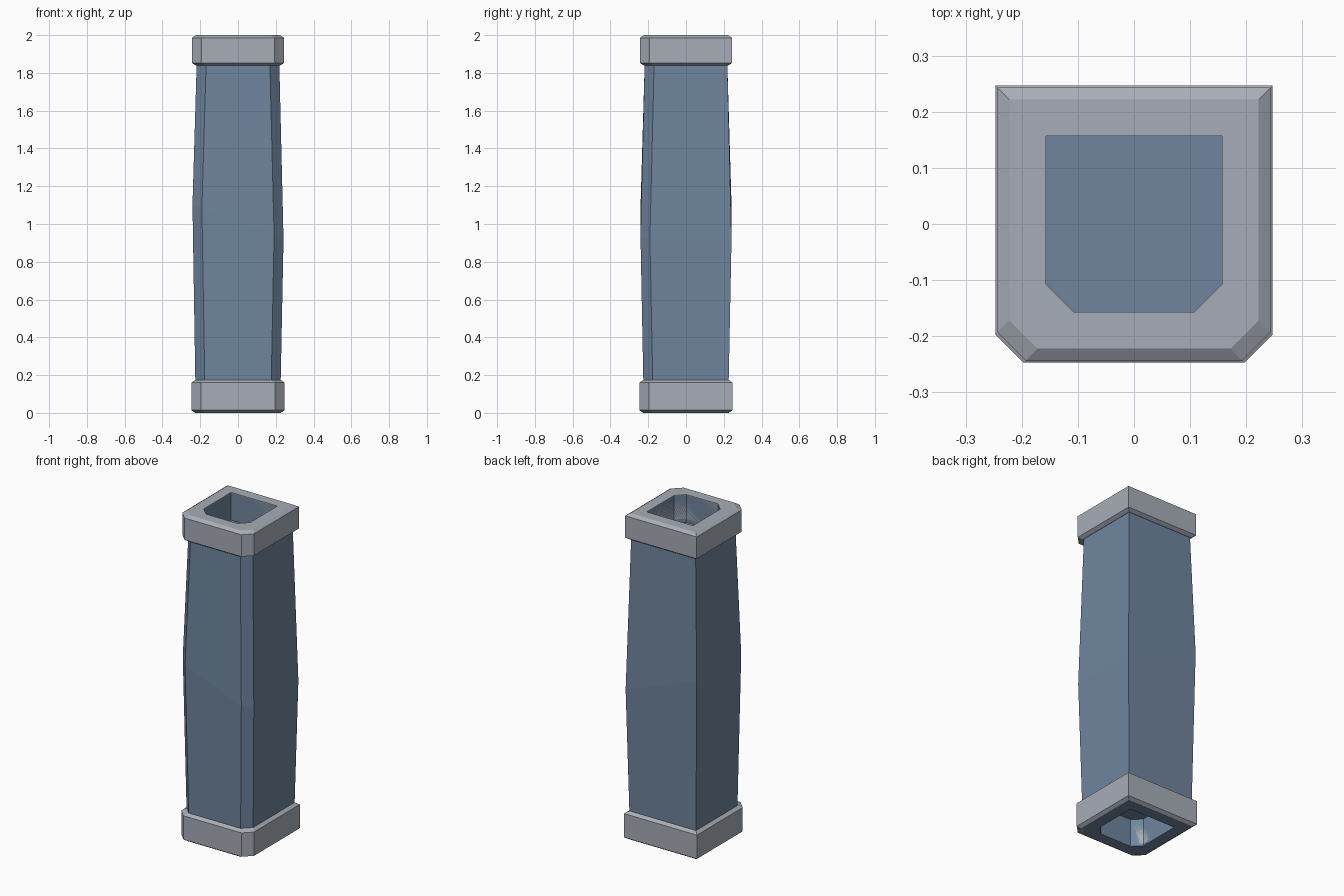
import bpy
import bmesh

cube = bpy.data.objects.get("Cube")
if cube:
    bpy.data.objects.remove(cube, do_unlink=True)


def make_material(name, rgb):
    mat = bpy.data.materials.new(name)
    mat.use_nodes = True
    mat.diffuse_color = (*rgb, 1)
    mat.node_tree.nodes["Principled BSDF"].inputs["Base Color"].default_value = (*rgb, 1)
    return mat


grey = make_material("light grey", (0.39, 0.42, 0.475))
blue = make_material("slate blue", (0.16, 0.235, 0.34))
CUT = 0.05


def outline(half, z, tilt=0.0):
    """Square with the two front corners cut off; tilt lowers the +x side."""
    pts = [(half, half), (-half, half), (-half, CUT - half),
           (CUT - half, -half), (half - CUT, -half), (half, CUT - half)]
    return [(x, y, z - tilt * x) for x, y in pts]


def loft(name, rings, material, closed):
    """Skin a run of outlines; closed joins last to first, otherwise ends are capped."""
    bm = bmesh.new()
    loops = [[bm.verts.new(p) for p in outline(*ring)] for ring in rings]
    pairs = list(zip(loops, loops[1:]))
    if closed:
        pairs.append((loops[-1], loops[0]))
    else:
        bm.faces.new(loops[0])
        bm.faces.new(loops[-1])
    for a, b in pairs:
        for i in range(len(a)):
            j = (i + 1) % len(a)
            bm.faces.new((a[i], a[j], b[j], b[i]))
    bmesh.ops.recalc_face_normals(bm, faces=bm.faces)
    mesh = bpy.data.meshes.new(name)
    bm.to_mesh(mesh)
    bm.free()
    mesh.materials.append(material)
    obj = bpy.data.objects.new(name, mesh)
    bpy.context.collection.objects.link(obj)
    return obj


# Swelling shaft with a tilted middle crease and a recess in each end
HOLE = 0.157
loft("shaft", [
    (HOLE, 1.83), (HOLE, 1.995), (0.2, 1.995), (0.219, 1.84),
    (0.241, 1.01, 0.38),
    (0.226, 0.17), (0.224, 0.0), (HOLE, 0.0), (HOLE, 0.17),
], blue, False)


# Bevelled collars round both ends
def collar(name, half, low, high):
    bevel, rise = 0.021, 0.014
    loft(name, [
        (HOLE, high), (half - bevel, high), (half, high - rise),
        (half, low + rise), (half - bevel, low), (HOLE, low + rise),
    ], grey, True)


collar("top_collar", 0.243, 1.838, 2.0)
collar("bottom_collar", 0.247, 0.0, 0.174)
